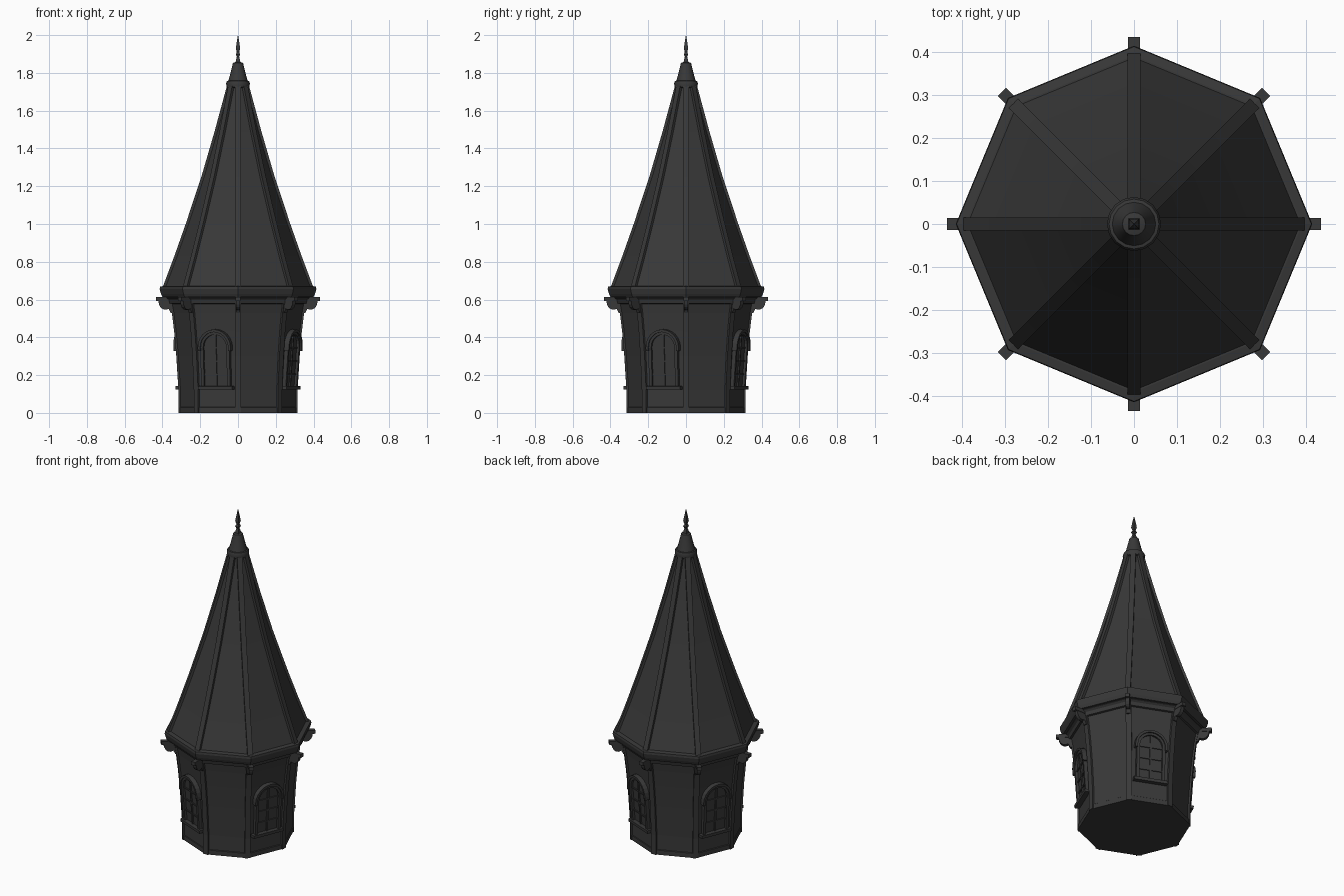
import bpy, bmesh
from math import sin, cos, pi, radians
from mathutils import Vector

if "Cube" in bpy.data.objects:
    bpy.data.objects.remove(bpy.data.objects["Cube"])

mat = bpy.data.materials.new("dark_slate")
mat.diffuse_color = (0.04, 0.04, 0.04, 1)
mat.use_nodes = True
mat.node_tree.nodes["Principled BSDF"].inputs["Base Color"].default_value = mat.diffuse_color
C8 = cos(pi / 8)


def add(name, verts, faces, angles=(0,), smooth=False):
    me = bpy.data.meshes.new(name)
    bm = bmesh.new()
    vs = [bm.verts.new(v) for v in verts]
    for f in faces:
        bm.faces.new([vs[i] for i in f])
    bmesh.ops.recalc_face_normals(bm, faces=bm.faces)
    bm.to_mesh(me)
    bm.free()
    me.materials.append(mat)
    for a in angles:
        ob = bpy.data.objects.new(name, me)
        ob.rotation_euler.z = radians(a)
        bpy.context.collection.objects.link(ob)
    if smooth:
        bpy.ops.object.select_all(action='DESELECT')
        ob.select_set(True)
        bpy.context.view_layer.objects.active = ob
        bpy.ops.object.shade_smooth_by_angle(angle=radians(35))


def lathe(name, prof, n=8, off=0.0, smooth=False):
    verts = [(r * cos(off + 2 * pi * k / n), r * sin(off + 2 * pi * k / n), z)
             for r, z in prof for k in range(n)]
    faces = [(j * n + k, j * n + (k + 1) % n, (j + 1) * n + (k + 1) % n, (j + 1) * n + k)
             for j in range(len(prof) - 1) for k in range(n)]
    faces += [tuple(range(n)), tuple(range((len(prof) - 1) * n, len(prof) * n))]
    add(name, verts, faces, smooth=smooth)


def strip(name, inner, outer, w, angles):
    """Bar following two matching (r, z) paths, width w across."""
    m = len(inner)
    verts = [(r, s * w / 2, z) for i in range(m) for r, s, z in
             ((inner[i][0], -1, inner[i][1]), (inner[i][0], 1, inner[i][1]),
              (outer[i][0], 1, outer[i][1]), (outer[i][0], -1, outer[i][1]))]
    faces = [(i * 4 + k, i * 4 + (k + 1) % 4, i * 4 + 4 + (k + 1) % 4, i * 4 + 4 + k)
             for i in range(m - 1) for k in range(4)]
    faces += [(0, 1, 2, 3), tuple(range(m * 4 - 4, m * 4))]
    add(name, verts, faces, angles)


def shift(path, d):
    return [(r + d, z) for r, z in path]


corners = [45 * k for k in range(8)]
window_faces = [-112.5 + 90 * k for k in range(4)]

# Flared octagonal wall with plinth and frieze
wall = [(0.311, 0.0), (0.311, 0.12), (0.322, 0.3), (0.334, 0.43), (0.346, 0.53), (0.362, 0.62)]
lathe("tower_wall", wall)
lathe("plinth_band", [(0.315, 0.0), (0.315, 0.028), (0.309, 0.032)])
lathe("frieze_band", [(0.345, 0.575), (0.366, 0.58), (0.372, 0.6), (0.385, 0.61), (0.385, 0.63)])
strip("corner_post", shift(wall, -0.02), shift(wall, 0.004), 0.032, corners)

# Brackets below the eaves: flat block over a curled underside
strip("bracket_block", [(0.34, 0.592), (0.34, 0.613)], [(0.435, 0.592), (0.435, 0.613)], 0.027, corners)
curl = [(0.385 + 0.036 * cos(t * pi / 8), 0.592 - 0.046 * sin(t * pi / 8)) for t in range(9)]
add("bracket_curl", [(r, s * 0.011, z) for s in (-1, 1) for r, z in curl],
    [tuple(range(9)), tuple(range(9, 18))] +
    [(k, (k + 1) % 9, 9 + (k + 1) % 9, 9 + k) for k in range(9)], corners)
strip("bracket_foot", [(0.33, 0.53), (0.33, 0.595)], [(0.357, 0.53), (0.388, 0.595)], 0.022, corners)

# Eaves, roof and hip ribs
lathe("eaves", [(0.35, 0.613), (0.4, 0.613), (0.408, 0.63), (0.415, 0.655), (0.413, 0.668), (0.392, 0.672)])
roof = [(0.39, 0.665), (0.328, 0.83), (0.268, 1.0), (0.185, 1.25), (0.115, 1.49), (0.05, 1.73)]
lathe("spire_roof", roof)
strip("roof_rib", shift(roof, -0.02), shift(roof, 0.009), 0.03, corners)

# Round cap and square finial
lathe("cap_ring", [(0.05, 1.72), (0.06, 1.724), (0.063, 1.745), (0.058, 1.757), (0.045, 1.76)], 16, smooth=True)
lathe("cap_cone", [(0.053, 1.75), (0.042, 1.79), (0.031, 1.835), (0.027, 1.853), (0.01, 1.858)], 16, smooth=True)
lathe("finial", [(0.02, 1.85), (0.015, 1.868), (0.009, 1.885), (0.017, 1.897), (0.009, 1.91),
                 (0.016, 1.93), (0.011, 1.955), (0.001, 2.0)], 4, pi / 4)

# Arched windows, laid out in the plane of the leaning wall (u across, v up, d outward)
UP = Vector((0.068, 0, 1)).normalized()
OUT = Vector((UP.z, 0, -UP.x))
ORG = Vector((0.311 * C8, 0, 0.125))


def P(u, v, d):
    return ORG + Vector((0, u, 0)) + UP * v + OUT * d


def arch(h, v0, vs, n=12):
    pts = [(h * cos(pi * k / n), vs + h * sin(pi * k / n)) for k in range(n + 1)]
    return pts if v0 is None else [(h, v0)] + pts + [(-h, v0)]


def frame(name, a, b, d):
    n = len(a)
    verts = [P(u, v, e) for ring, e in ((a, -0.02), (a, d), (b, d), (b, -0.02)) for u, v in ring]
    faces = [(j * n + k, j * n + k + 1, (j + 1) % 4 * n + k + 1, (j + 1) % 4 * n + k)
             for j in range(4) for k in range(n - 1)]
    faces += [tuple(j * n for j in range(4)), tuple(j * n + n - 1 for j in range(4))]
    add(name, verts, faces, window_faces)


def bar(name, u0, u1, v0, v1, d):
    verts = [P(u, v, e) for e in (-0.02, d) for u, v in ((u0, v0), (u1, v0), (u1, v1), (u0, v1))]
    add(name, verts, [(0, 1, 2, 3), (4, 5, 6, 7)] +
        [(k, (k + 1) % 4, 4 + (k + 1) % 4, 4 + k) for k in range(4)], window_faces)


pane = arch(0.07, 0.01, 0.225)
add("window_pane", [P(u, v, 0.006) for u, v in pane], [tuple(range(len(pane)))], window_faces)
frame("window_frame", arch(0.083, 0.01, 0.225), arch(0.066, 0.01, 0.225), 0.02)
frame("window_hood", arch(0.094, 0.205, 0.225), arch(0.08, 0.205, 0.225), 0.028)
bar("window_sill", -0.098, 0.098, 0.0, 0.018, 0.03)
bar("window_mullion", -0.005, 0.005, 0.01, 0.292, 0.013)
for v in (0.08, 0.15, 0.22):
    bar("window_glazing_bar", -0.07, 0.07, v - 0.004, v + 0.004, 0.012)
